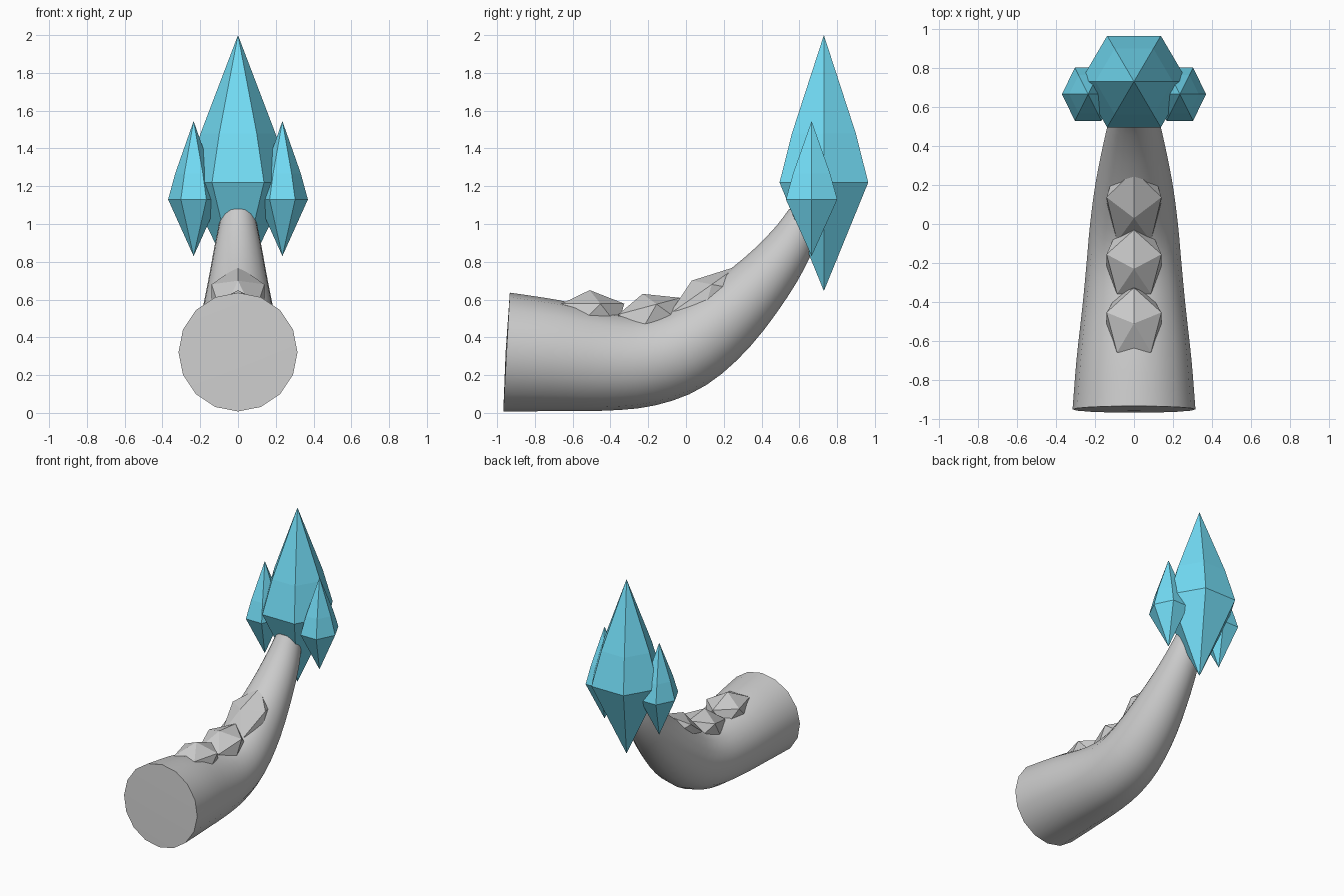
import bpy, bmesh, math
from mathutils import Vector, Matrix

if "Cube" in bpy.data.objects:
    bpy.data.objects.remove(bpy.data.objects["Cube"])


def finish(name, bm, mat=None):
    bmesh.ops.recalc_face_normals(bm, faces=bm.faces)
    me = bpy.data.meshes.new(name)
    bm.to_mesh(me)
    bm.free()
    ob = bpy.data.objects.new(name, me)
    bpy.context.collection.objects.link(ob)
    if mat:
        me.materials.append(mat)
    return ob


def loft(bm, rings, start, end):
    """Skin rings of points and close both ends with a fan to a tip point."""
    vr = [[bm.verts.new(p) for p in r] for r in rings]
    n = len(vr[0])
    a, b = bm.verts.new(start), bm.verts.new(end)
    for i in range(n):
        j = (i + 1) % n
        for r, s in zip(vr, vr[1:]):
            bm.faces.new((r[i], r[j], s[j], s[i]))
        bm.faces.new((a, vr[0][j], vr[0][i]))
        bm.faces.new((b, vr[-1][i], vr[-1][j]))


def catmull(p0, p1, p2, p3, t):
    return 0.5 * (2 * p1 + (p2 - p0) * t + (2 * p0 - 5 * p1 + 4 * p2 - p3) * t * t
                  + (3 * p1 - p0 - 3 * p2 + p3) * t ** 3)


# Curved tapering tail: (y, z, radius) along the centre line
keys = [Vector(k) for k in [(-0.95, 0.322, 0.315), (-0.7, 0.303, 0.295), (-0.42, 0.275, 0.264),
        (-0.2, 0.28, 0.243), (0.0, 0.345, 0.225), (0.21, 0.50, 0.197),
        (0.42, 0.715, 0.155), (0.555, 0.895, 0.122), (0.63, 1.04, 0.092)]]
ext = [2 * keys[0] - keys[1]] + keys + [2 * keys[-1] - keys[-2]]
path = [catmull(*ext[i:i + 4], s / 3) for i in range(len(keys) - 1) for s in range(3)] + [keys[-1]]
rings = []
for i, p in enumerate(path):
    t = path[min(i + 1, len(path) - 1)] - path[max(i - 1, 0)]
    t = Vector((0, t.x, t.y)).normalized()
    up = Vector((0, -t.z, t.y))
    if i == 0:
        up = Vector((0, 0.055, 1)).normalized()
    c = Vector((0, p.x, p.y))
    rings.append([c + p.z * (Vector((math.cos(a), 0, 0)) + up * math.sin(a))
                  for a in (k * math.tau / 16 for k in range(16))])
bm = bmesh.new()
loft(bm, rings, (0, -0.955, 0.322), (0, 0.645, 1.07))
tail = finish("tail", bm)
bpy.context.view_layer.objects.active = tail
tail.select_set(True)
bpy.ops.object.shade_smooth_by_angle(angle=math.radians(50))

# Faceted ridge spikes: apex y, apex z, tilt, length and height radii
for i, (y, z, tilt, ry, rz) in enumerate([(-0.51, 0.65, 0, 0.205, 0.13),
                                          (-0.23, 0.63, 15, 0.21, 0.13),
                                          (0.03, 0.70, 35, 0.275, 0.14)]):
    bm = bmesh.new()
    rot = Matrix.Rotation(math.radians(tilt), 4, 'X')
    centre = Vector((0, y, z)) - rot @ Vector((0, 0, rz))
    m = (Matrix.Translation(centre) @ rot @ Matrix.Diagonal((0.165, ry, rz, 1))
         @ Matrix.Rotation(math.pi / 2, 4, 'Z'))
    bmesh.ops.create_icosphere(bm, subdivisions=1, radius=1, matrix=m)
    finish(f"ridge_spike_{i + 1}", bm)

# Six-sided crystals
blue = bpy.data.materials.new("crystal_blue")
blue.diffuse_color = (0.17, 0.72, 0.92, 1)
blue.use_nodes = True
blue.node_tree.nodes["Principled BSDF"].inputs["Base Color"].default_value = blue.diffuse_color


def crystal(name, x, y, rx, ry, bottom, belt, top):
    def ring(f, z):
        return [(x + f * rx * math.cos(k * math.pi / 3), y + f * ry * math.sin(k * math.pi / 3), z)
                for k in range(6)]
    bm = bmesh.new()
    loft(bm, [ring(1, belt), ring(0.72, belt + (top - belt) / 3)], (x, y, bottom), (x, y, top))
    finish(name, bm, blue)


crystal("main_crystal", 0, 0.73, 0.275, 0.271, 0.645, 1.22, 2.0)
for side, label in ((-1, "left"), (1, "right")):
    crystal(f"{label}_crystal", side * 0.235, 0.665, 0.135, 0.157, 0.83, 1.13, 1.545)
